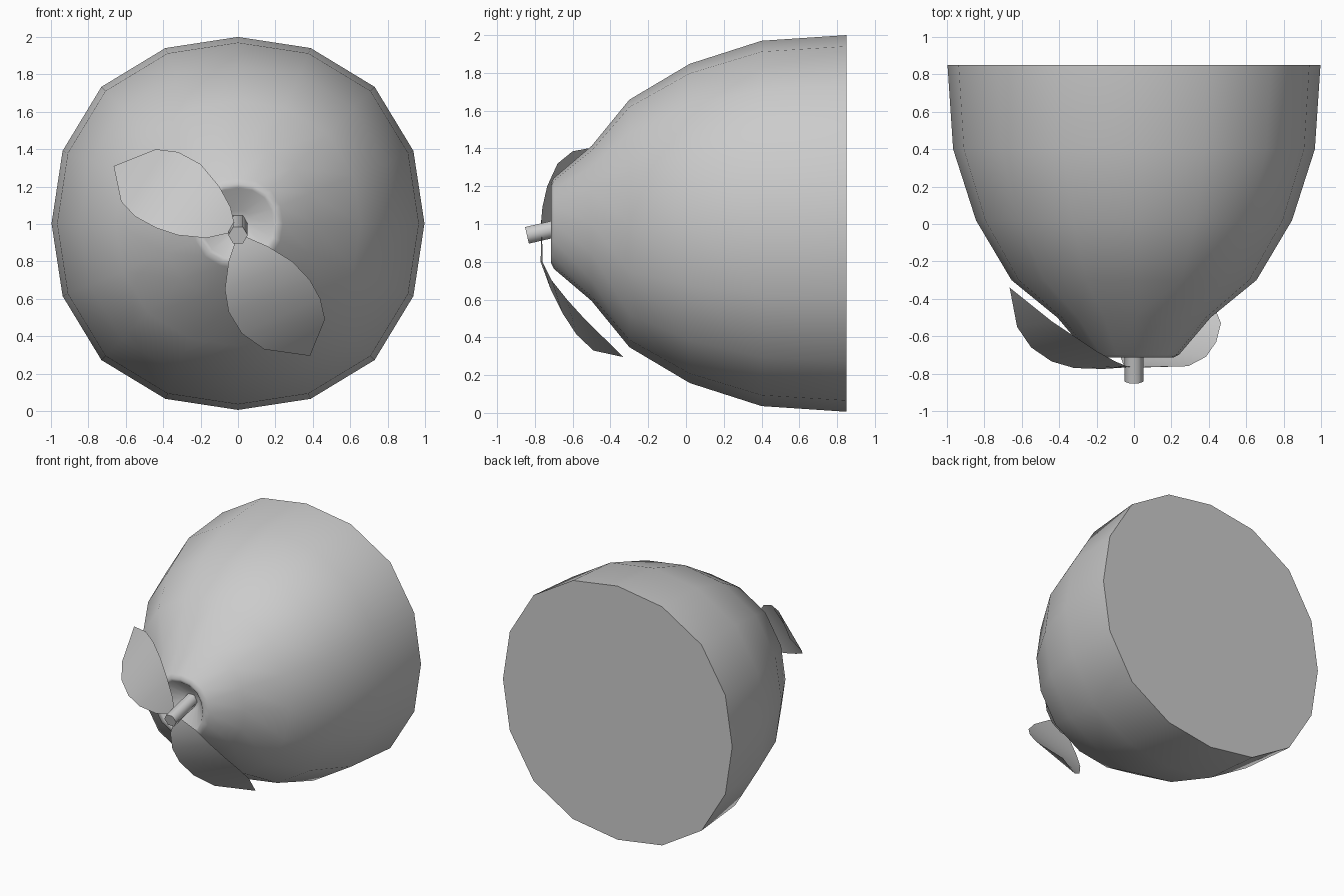
import bpy, math
from mathutils import Vector

if "Cube" in bpy.data.objects:
    bpy.data.objects.remove(bpy.data.objects["Cube"])


def make(name, verts, faces, angle=40):
    me = bpy.data.meshes.new(name)
    me.from_pydata(verts, [], faces)
    me.update()
    ob = bpy.data.objects.new(name, me)
    bpy.context.collection.objects.link(ob)
    bpy.ops.object.select_all(action='DESELECT')
    ob.select_set(True)
    bpy.context.view_layer.objects.active = ob
    bpy.ops.object.mode_set(mode='EDIT')
    bpy.ops.mesh.select_all(action='SELECT')
    bpy.ops.mesh.normals_make_consistent(inside=False)
    bpy.ops.object.mode_set(mode='OBJECT')
    bpy.ops.object.shade_smooth_by_angle(angle=math.radians(angle))
    return ob


def rings_to_mesh(name, rings, angle):
    n = len(rings[0])
    verts = [v for r in rings for v in r]
    faces = [(i * n + k, i * n + (k + 1) % n, (i + 1) * n + (k + 1) % n, (i + 1) * n + k)
             for i in range(len(rings) - 1) for k in range(n)]
    faces += [tuple(range(n)), tuple(range((len(rings) - 1) * n, len(rings) * n))]
    return make(name, verts, faces, angle)


# Bowl-shaped body, slightly squared in section, with a socket in the nose
N = 16
profile = [(-0.58, 0.07), (-0.71, 0.19), (-0.715, 0.21), (-0.70, 0.24), (-0.50, 0.41),
           (-0.30, 0.655), (0.02, 0.845), (0.40, 0.967), (0.85, 0.997)]
rings = []
for y, r in profile:
    ring = []
    for k in range(N):
        a = 2 * math.pi * k / N
        rr = r * (1 + 0.018 * (1 - math.cos(4 * a)))
        ring.append((rr * math.sin(a), y, 1.003 + rr * math.cos(a)))
    rings.append(ring)
rings_to_mesh("body", rings, 75)

# Six-sided drooping shaft
start, end = Vector((0, -0.56, 1.005)), Vector((0, -0.842, 0.94))
side = Vector((1, 0, 0))
up = side.cross((end - start).normalized())
shaft = [[c + 0.052 * (math.cos(k * math.pi / 3) * side + math.sin(k * math.pi / 3) * up)
          for k in range(6)] for c in (start, end)]
rings_to_mesh("shaft", shaft, 65)


# Petal-shaped propeller blades: two edges running from root to tip
def blade(name, root, edge_a, edge_b, tip):
    n = len(edge_a)
    verts = [root] + edge_a + edge_b + [tip]
    faces = [(0, 1, n + 1), (n, 2 * n + 1, 2 * n)]
    faces += [(i, i + 1, n + i + 1, n + i) for i in range(1, n)]
    make(name, verts, faces, 60)


blade("upper_blade", (-0.01, -0.765, 0.96),
      [(-0.04, -0.76, 1.09), (-0.10, -0.735, 1.20), (-0.20, -0.68, 1.32),
       (-0.32, -0.60, 1.385), (-0.44, -0.52, 1.40)],
      [(-0.17, -0.775, 0.925), (-0.32, -0.77, 0.94), (-0.44, -0.735, 0.98),
       (-0.55, -0.66, 1.04), (-0.625, -0.55, 1.12)],
      (-0.665, -0.34, 1.31))
blade("lower_blade", (0.0, -0.765, 0.95),
      [(-0.05, -0.77, 0.80), (-0.07, -0.715, 0.65), (-0.05, -0.655, 0.53),
       (0.02, -0.58, 0.415), (0.14, -0.49, 0.33)],
      [(0.16, -0.76, 0.88), (0.29, -0.76, 0.80), (0.385, -0.71, 0.70),
       (0.44, -0.63, 0.60), (0.465, -0.53, 0.49)],
      (0.385, -0.33, 0.295))
